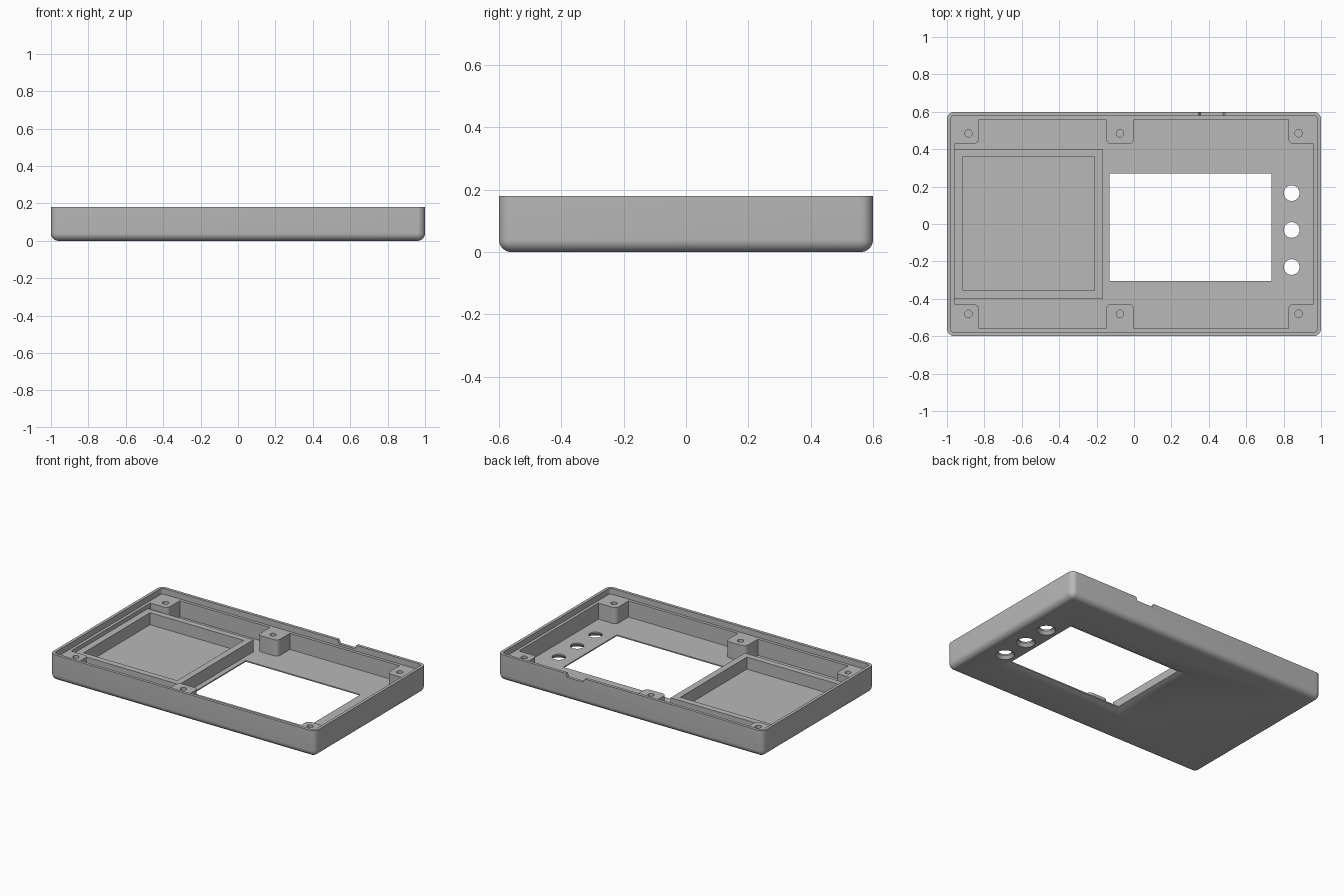
import bpy
import bmesh
from math import sin, cos, pi, radians

cube = bpy.data.objects.get("Cube")
if cube:
    bpy.data.objects.remove(cube)

grey = bpy.data.materials.new("plain grey plastic")
grey.use_nodes = True
grey.diffuse_color = (0.48, 0.48, 0.48, 1)
grey.node_tree.nodes["Principled BSDF"].inputs["Base Color"].default_value = grey.diffuse_color

HEIGHT, LEDGE, FLOOR = 0.18, 0.14, 0.03


def make_object(name, bm):
    bmesh.ops.recalc_face_normals(bm, faces=bm.faces)
    mesh = bpy.data.meshes.new(name)
    bm.to_mesh(mesh)
    bm.free()
    mesh.materials.append(grey)
    obj = bpy.data.objects.new(name, mesh)
    bpy.context.collection.objects.link(obj)
    return obj


def rect(x0, x1, y0, y1, r=0, steps=6):
    """Rectangle outline with optional rounded corners."""
    if r == 0:
        return [(x0, y0), (x1, y0), (x1, y1), (x0, y1)]
    centres = [(x1 - r, y1 - r), (x0 + r, y1 - r), (x0 + r, y0 + r), (x1 - r, y0 + r)]
    return [(cx + r * cos(a), cy + r * sin(a))
            for q, (cx, cy) in enumerate(centres)
            for a in [(q + s / steps) * pi / 2 for s in range(steps + 1)]]


def circle(x, y, r, n=32):
    return [(x + r * cos(2 * pi * i / n), y + r * sin(2 * pi * i / n)) for i in range(n)]


def loft(name, *sections):
    """Solid through matching outlines, each given as (outline, z)."""
    bm = bmesh.new()
    rings = [[bm.verts.new((x, y, z)) for x, y in outline] for outline, z in sections]
    for low, high in zip(rings, rings[1:]):
        for i in range(len(low)):
            j = (i + 1) % len(low)
            bm.faces.new((low[i], low[j], high[j], high[i]))
    bm.faces.new(rings[0])
    bm.faces.new(rings[-1])
    return make_object(name, bm)


def prism(name, outline, z0, z1):
    return loft(name, (outline, z0), (outline, z1))


def cut(target, cutter):
    mod = target.modifiers.new("cut", "BOOLEAN")
    mod.operation = "DIFFERENCE"
    mod.solver = "EXACT"
    mod.object = cutter
    bpy.context.view_layer.objects.active = target
    bpy.ops.object.modifier_apply(modifier=mod.name)
    bpy.data.objects.remove(cutter)


# Outer shell: open-topped tray with rounded sides and bottom edges
bm = bmesh.new()
bmesh.ops.create_cube(bm, size=1)
for v in bm.verts:
    v.co.x *= 2
    v.co.y *= 1.2
    v.co.z = (v.co.z + 0.5) * HEIGHT
round_edges = [e for e in bm.edges if any(v.co.z < 0.01 for v in e.verts)]
bmesh.ops.bevel(bm, geom=round_edges, offset=0.04, segments=8, profile=0.5, affect="EDGES")
case = make_object("case_shell", bm)

# Main cavity, leaving six screw bosses standing against the walls
cavity = prism("cavity_cutter", rect(-0.96, 0.96, -0.56, 0.56), FLOOR, 0.3)
for side in (-1, 1):
    y0, y1 = sorted((side * 0.427, side * 0.7))
    for x0, x1 in ((-1.1, -0.83), (-0.15, 0), (0.825, 1.1)):
        cut(cavity, prism("boss_cutter", rect(x0, x1, y0, y1, 0.03), -0.1, 0.4))
cut(case, cavity)

# Stepped rim for the lid
cut(case, prism("rim_cutter", rect(-0.98, 0.98, -0.58, 0.58, 0.02), LEDGE, 0.3))

# Blind screw holes
for y in (-0.48, 0.485):
    for x in (-0.885, -0.075, 0.88):
        cut(case, prism("screw_cutter", circle(x, y, 0.02, 20), 0.05, 0.3))

# Display window, flared towards the outside
window = rect(-0.13, 0.735, -0.305, 0.27)
flared = rect(-0.175, 0.78, -0.35, 0.315)
cut(case, loft("window_cutter", (flared, -0.05), (flared, 0), (window, 0.022), (window, 0.06)))

# Three countersunk button holes
for y in (-0.23, -0.032, 0.165):
    wide, narrow = circle(0.843, y, 0.058), circle(0.843, y, 0.042)
    cut(case, loft("button_cutter", (wide, -0.05), (wide, 0), (narrow, 0.02), (narrow, 0.06)))

# Shallow sloped notch in the back rim
cut(case, loft("notch_cutter", (rect(0.355, 0.475, 0.57, 0.7), 0.155),
               (rect(0.335, 0.495, 0.57, 0.7), 0.2)))

# Raised frame around the square compartment
frame = prism("compartment_frame", rect(-0.962, -0.165, -0.397, 0.402), FLOOR - 0.005, 0.112)
cut(frame, prism("frame_cutter", rect(-0.915, -0.21, -0.355, 0.36), 0, 0.3))

# Smooth the rounded areas, keep the edges sharp
for obj in (case, frame):
    bpy.ops.object.select_all(action="DESELECT")
    obj.select_set(True)
    bpy.context.view_layer.objects.active = obj
    bpy.ops.object.shade_smooth_by_angle(angle=radians(30))
